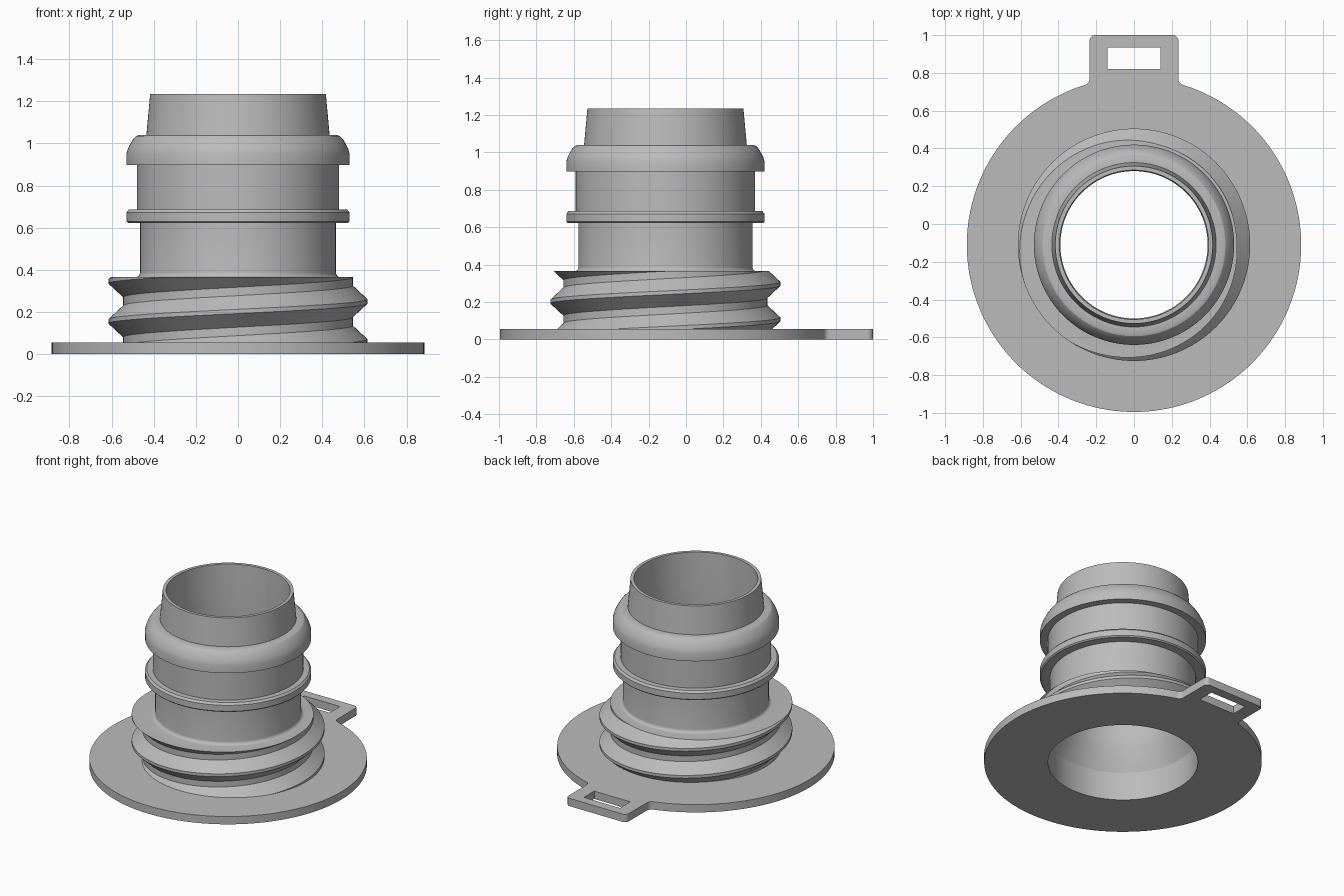
import bpy, bmesh
from math import pi, cos, sin, sqrt, acos, radians

if "Cube" in bpy.data.objects:
    bpy.data.objects.remove(bpy.data.objects["Cube"])

AXIS_Y = -0.11      # centre line of the round parts
PLATE = 0.055       # plate thickness
BORE = 0.478        # opening in the plate
THREAD_TOP = 0.365
PITCH = 0.19
ROOT, CREST = 0.545, 0.615

grey = bpy.data.materials.new("plain grey")
grey.use_nodes = True
colour = (0.5, 0.5, 0.5, 1)
grey.diffuse_color = colour
grey.node_tree.nodes["Principled BSDF"].inputs["Base Color"].default_value = colour


def arc(cx, cy, r, start, end, steps):
    return [(cx + r * cos(start + (end - start) * i / steps),
             cy + r * sin(start + (end - start) * i / steps)) for i in range(steps + 1)]


def smooth(obj):
    bpy.ops.object.select_all(action='DESELECT')
    obj.select_set(True)
    bpy.context.view_layer.objects.active = obj
    if obj.type == 'CURVE':
        bpy.ops.object.convert(target='MESH')
        obj = bpy.context.object
        bm = bmesh.new()
        bm.from_mesh(obj.data)
        bmesh.ops.remove_doubles(bm, verts=bm.verts, dist=1e-5)
        bmesh.ops.recalc_face_normals(bm, faces=bm.faces)
        bm.to_mesh(obj.data)
        bm.free()
    bpy.ops.object.shade_smooth_by_angle(angle=radians(25))


# Base plate with slotted tab: filled outline, bore and slot
R, HALF, FILLET, CORNER = 0.885, 0.235, 0.035, 0.03
fx = HALF + FILLET
fy = AXIS_Y + sqrt((R + FILLET) ** 2 - fx ** 2)
a = acos(fx / (R + FILLET))
right = (arc(0, AXIS_Y, R, -pi / 2, a, 72)
         + arc(fx, fy, FILLET, pi + a, pi, 8)[1:]
         + arc(HALF - CORNER, 1 - CORNER, CORNER, 0, pi / 2, 8))
outline = right + [(-x, y) for x, y in reversed(right[1:])]
bore = arc(0, AXIS_Y, BORE, 0, 2 * pi, 96)[:-1]
slot = [(-0.14, 0.82), (0.14, 0.82), (0.14, 0.935), (-0.14, 0.935)]

curve = bpy.data.curves.new("base_plate", 'CURVE')
curve.dimensions = '2D'
curve.fill_mode = 'BOTH'
curve.extrude = PLATE / 2
for points in (outline, bore, slot):
    spline = curve.splines.new('POLY')
    spline.points.add(len(points) - 1)
    for p, (x, y) in zip(spline.points, points):
        p.co = (x, y, 0, 1)
    spline.use_cyclic_u = True
curve.materials.append(grey)
plate = bpy.data.objects.new("base_plate", curve)
plate.location.z = PLATE / 2
bpy.context.collection.objects.link(plate)
smooth(plate)


# Threaded neck: a closed wall section swept round the axis
def thread_radius(z, crest_z):
    d = abs((z - crest_z + PITCH / 2) % PITCH - PITCH / 2)
    t = min(max((d - 0.01) / 0.065, 0), 1)
    return CREST + (ROOT - CREST) * t


def thread_section(theta):
    crest_z = 0.06 + PITCH * theta / (2 * pi)
    section = []
    for turn in range(-2, 4):
        for offset in (-0.075, -0.01, 0.01, 0.075):
            z = crest_z + turn * PITCH + offset
            z = min(max(z, PLATE), THREAD_TOP)
            section.append((thread_radius(z, crest_z), z))
    return section


inner = [(0.395, 1.235), (0.39, 1.04), (0.39, 0.42), (0.41, 0.34), (BORE, 0.2), (BORE, PLATE)]
neck_base = arc(0.487, 0.387, 0.022, -pi / 2, -pi, 5)
low_ring = [(0.465, 0.622), (0.522, 0.622), (0.53, 0.63), (0.53, 0.672), (0.518, 0.686),
            (0.48, 0.686)]
barb = [(0.48, 0.898), (0.53, 0.898), (0.53, 0.95), (0.523, 0.975), (0.512, 0.997),
        (0.497, 1.022), (0.484, 1.035), (0.47, 1.04)]
spout = [(0.435, 1.04), (0.417, 1.235)]
upper = neck_base + low_ring + barb + spout

SIDES = 128
bm = bmesh.new()
columns = []
for i in range(SIDES + 1):
    t = 2 * pi * i / SIDES
    columns.append([bm.verts.new((r * cos(t), AXIS_Y + r * sin(t), z))
                    for r, z in inner + thread_section(t) + upper])
for c, d in zip(columns, columns[1:]):
    for j in range(len(c)):
        k = (j + 1) % len(c)
        bm.faces.new((c[j], d[j], d[k], c[k]))
bmesh.ops.remove_doubles(bm, verts=bm.verts, dist=1e-5)
bmesh.ops.recalc_face_normals(bm, faces=bm.faces)
mesh = bpy.data.meshes.new("threaded_neck")
bm.to_mesh(mesh)
bm.free()
mesh.materials.append(grey)
neck = bpy.data.objects.new("threaded_neck", mesh)
bpy.context.collection.objects.link(neck)
smooth(neck)
